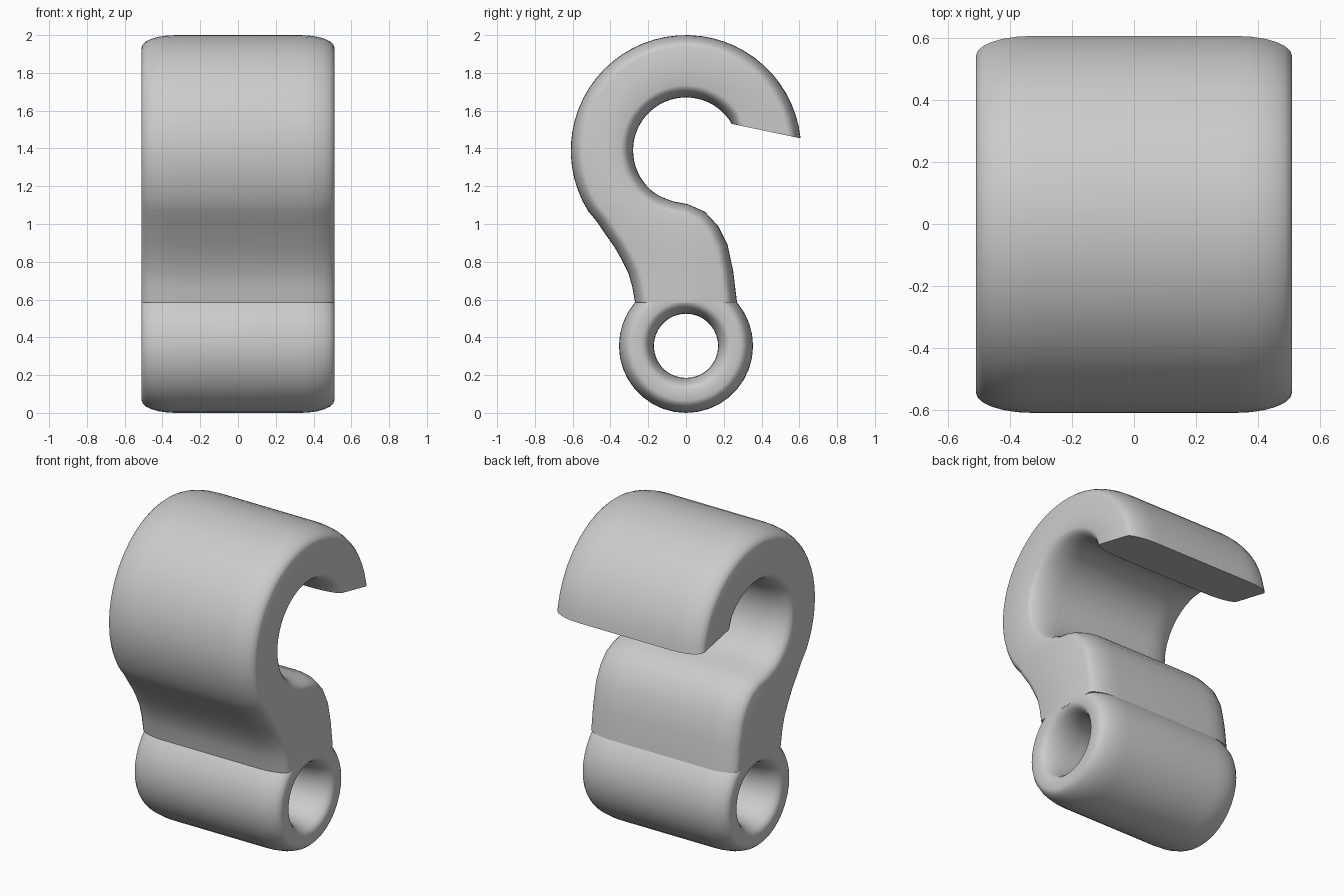
import bpy, bmesh
from math import sin, cos, pi, radians
from mathutils import Vector

if "Cube" in bpy.data.objects:
    bpy.data.objects.remove(bpy.data.objects["Cube"])

HALF_WIDTH, ROUND_X, ROUND_IN, STEPS = 0.51, 0.18, 0.065, 6

grey = bpy.data.materials.new("plain grey")
grey.use_nodes = True
grey.diffuse_color = (0.6, 0.6, 0.6, 1)
grey.node_tree.nodes["Principled BSDF"].inputs["Base Color"].default_value = (0.6, 0.6, 0.6, 1)


def arc(centre_z, radius, start, end, count):
    """Points (y, z) on an arc centred on y = 0, angles in degrees."""
    angles = [radians(start + (end - start) * i / (count - 1)) for i in range(count)]
    return [Vector((radius * cos(a), centre_z + radius * sin(a))) for a in angles]


def inward(path, other, closed):
    """Unit normals of a path, pointing towards the other path."""
    n, normals = len(path), []
    for i in range(n):
        across = other[i] - path[i]
        if not closed and i in (0, n - 1):
            normals.append(across.normalized())
            continue
        t = path[(i + 1) % n] - path[i - 1]
        normal = Vector((-t.y, t.x)).normalized()
        normals.append(normal if normal.dot(across) > 0 else -normal)
    return normals


def band(name, outer, inner, closed=False):
    """Wide band between two side paths, with rounded long edges."""
    curve = [(HALF_WIDTH - ROUND_X * (1 - sin(t)), ROUND_IN * (1 - cos(t)))
             for t in [pi / 2 * k / STEPS for k in range(STEPS + 1)]]
    half = [(-x, d) for x, d in reversed(curve)] + curve
    n_out, n_in = inward(outer, inner, closed), inward(inner, outer, closed)
    bm = bmesh.new()
    rows = []
    for o, i, no, ni in zip(outer, inner, n_out, n_in):
        row = [(x, *(o + no * d)) for x, d in half]
        row += [(x, *(i + ni * d)) for x, d in reversed(half)]
        rows.append([bm.verts.new(p) for p in row])
    pairs = list(zip(rows, rows[1:]))
    if closed:
        pairs.append((rows[-1], rows[0]))
    else:
        bm.faces.new(rows[0])
        bm.faces.new(rows[-1])
    for a, b in pairs:
        for k in range(len(a)):
            m = (k + 1) % len(a)
            bm.faces.new((a[k], a[m], b[m], b[k]))
    bmesh.ops.recalc_face_normals(bm, faces=bm.faces)
    mesh = bpy.data.meshes.new(name)
    bm.to_mesh(mesh)
    bm.free()
    mesh.materials.append(grey)
    obj = bpy.data.objects.new(name, mesh)
    bpy.context.collection.objects.link(obj)
    bpy.ops.object.select_all(action='DESELECT')
    obj.select_set(True)
    bpy.context.view_layer.objects.active = obj
    bpy.ops.object.shade_smooth_by_angle(angle=radians(35))


# Hook: open round crook, then a curved neck down to the eye
outer = arc(1.39, 0.61, 6, 212, 36)
inner = arc(1.39, 0.28, 30, 240, 36)
neck_outer = [(-0.47, 1.01), (-0.43, 0.95), (-0.38, 0.88), (-0.34, 0.81),
              (-0.305, 0.74), (-0.285, 0.67), (-0.27, 0.585)]
neck_inner = [(-0.07, 1.12), (0.01, 1.105), (0.1, 1.065), (0.17, 0.99),
              (0.22, 0.89), (0.25, 0.75), (0.27, 0.585)]
outer += [Vector(p) for p in neck_outer]
inner += [Vector(p) for p in neck_inner]
band("hook", outer, inner)

# Eye: rounded tube at the bottom
band("eye_tube", arc(0.355, 0.355, 0, 350, 36), arc(0.355, 0.17, 0, 350, 36), closed=True)
